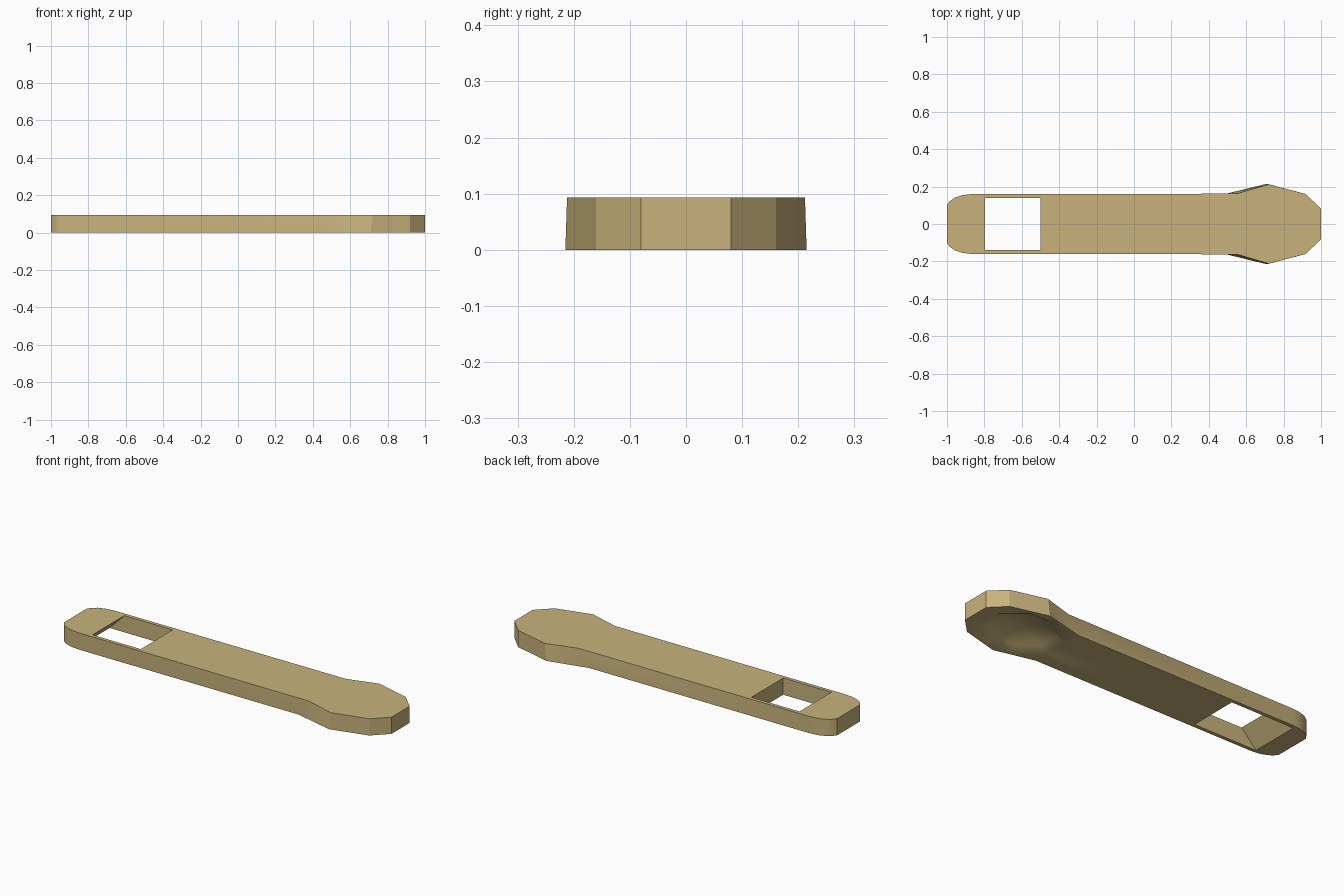
import bpy, bmesh, math

if "Cube" in bpy.data.objects:
    bpy.data.objects.remove(bpy.data.objects["Cube"])

H = 0.093  # thickness


def solid(name, rings):
    """Closed mesh skinned between rings of equal point count, capped at both ends."""
    bm = bmesh.new()
    loops = [[bm.verts.new(p) for p in ring] for ring in rings]
    for a, b in zip(loops, loops[1:]):
        for i in range(len(a)):
            j = (i + 1) % len(a)
            bm.faces.new((a[i], a[j], b[j], b[i]))
    bm.faces.new(loops[0][::-1])
    bm.faces.new(loops[-1])
    bmesh.ops.recalc_face_normals(bm, faces=bm.faces[:])
    me = bpy.data.meshes.new(name)
    bm.to_mesh(me)
    bm.free()
    ob = bpy.data.objects.new(name, me)
    bpy.context.collection.objects.link(ob)
    return ob


def outline(half, z):
    """Mirror a half outline across the x axis."""
    pts = half + [(x, -y) for x, y in reversed(half)]
    return [(x, y, z) for x, y in pts]


# Flat bar with rounded tail and faceted wider head
tail = [(-1, 0.10), (-0.985, 0.122), (-0.96, 0.14), (-0.92, 0.154), (-0.87, 0.16)]
bottom = tail + [(0.485, 0.16), (0.71, 0.215), (0.92, 0.16), (1, 0.08)]
top = tail + [(0.55, 0.162), (0.72, 0.212), (0.92, 0.16), (1, 0.08)]
bar = solid("bar", [outline(bottom, 0), outline(top, H)])

# Rectangular slot whose tail-side wall slopes outward towards the underside
e = 0.03
slot = solid("slot_cutter", [
    [(x, y, z) for x, y in ((x0, -0.14), (-0.5, -0.14), (-0.5, 0.14), (x0, 0.14))]
    for x0, z in ((-0.887 - e, -e), (-0.797 + e, H + e))])

# Shallow eight-sided dish under the head
dish = solid("dish_cutter", [
    [(0.71 + 0.228 * t * math.cos(a), 0.19 * t * math.sin(a), 0.06 * (1 - t * t))
     for a in [math.radians(22.5 + 45 * k) for k in range(8)]]
    for t in (1.15, 1, 0.8, 0.6, 0.4, 0.2, 0.05)])

# Cut the slot and dish, then discard the cutters
bpy.context.view_layer.objects.active = bar
bar.select_set(True)
for cutter in (slot, dish):
    mod = bar.modifiers.new("cut", 'BOOLEAN')
    mod.operation = 'DIFFERENCE'
    mod.solver = 'EXACT'
    mod.object = cutter
    bpy.ops.object.modifier_apply(modifier=mod.name)
    bpy.data.objects.remove(cutter)
bpy.ops.object.shade_smooth_by_angle(angle=math.radians(30))

# Tan finish
mat = bpy.data.materials.new("tan")
mat.diffuse_color = (0.58, 0.45, 0.2, 1)
mat.use_nodes = True
mat.node_tree.nodes["Principled BSDF"].inputs["Base Color"].default_value = mat.diffuse_color
bar.data.materials.clear()
bar.data.materials.append(mat)
